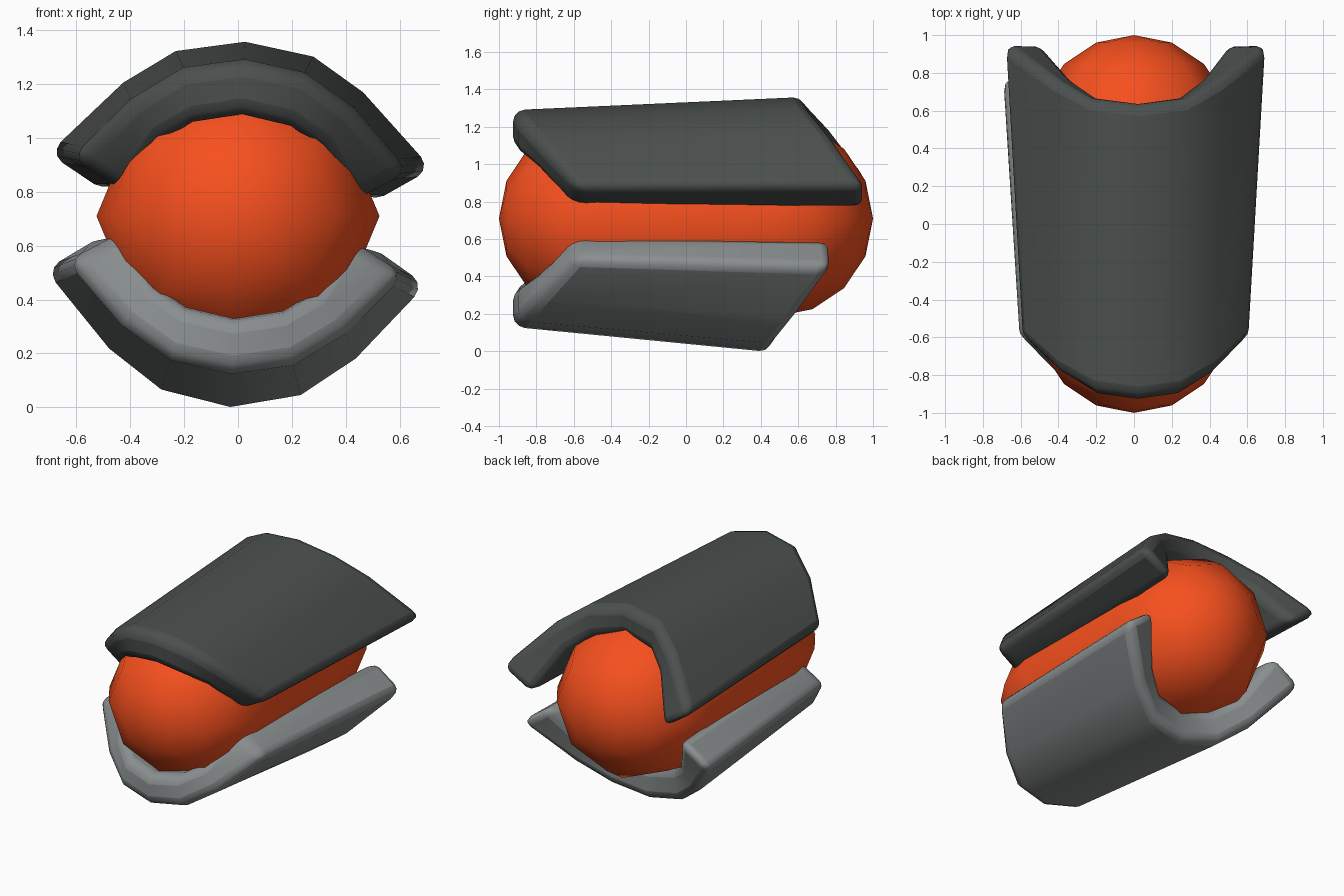
import bpy, bmesh
from math import sin, cos, pi, radians
from mathutils import Matrix, Vector

if "Cube" in bpy.data.objects:
    bpy.data.objects.remove(bpy.data.objects["Cube"])

CENTRE_Z = 0.71


def material(name, color):
    mat = bpy.data.materials.new(name)
    mat.diffuse_color = (*color, 1)
    mat.use_nodes = True
    mat.node_tree.nodes["Principled BSDF"].inputs["Base Color"].default_value = mat.diffuse_color
    return mat


def finish(bm, name, mat, angle):
    bmesh.ops.recalc_face_normals(bm, faces=bm.faces)
    mesh = bpy.data.meshes.new(name)
    bm.to_mesh(mesh)
    bm.free()
    mesh.materials.append(mat)
    obj = bpy.data.objects.new(name, mesh)
    bpy.context.collection.objects.link(obj)
    bpy.ops.object.select_all(action='DESELECT')
    bpy.context.view_layer.objects.active = obj
    obj.select_set(True)
    bpy.ops.object.shade_smooth_by_angle(angle=radians(angle))
    return obj


# Capsule core: half-round profile spun into eight sides about the long axis
def capsule(name, radius, half_len, mat):
    bm = bmesh.new()
    shift = half_len - radius
    steps = [i * pi / 8 for i in range(5)]
    pts = [(radius * sin(a), shift + radius * cos(a)) for a in steps]
    pts += [(r, -y) for r, y in reversed(pts)]
    verts = [bm.verts.new((r, y, CENTRE_Z)) for r, y in pts]
    edges = [bm.edges.new(p) for p in zip(verts, verts[1:])]
    bmesh.ops.spin(bm, geom=verts + edges, cent=(0, 0, CENTRE_Z),
                   axis=(0, 1, 0), angle=2 * pi, steps=8)
    bmesh.ops.remove_doubles(bm, verts=bm.verts, dist=1e-4)
    finish(bm, name, mat, 80)


# Curved shell: arched section lofted from front to back, ends swept backwards
def shell(name, front, back, y_front, y_back, side, mat):
    bm = bmesh.new()
    sweep = [0, 0.03, 0.135, 0.33]
    tilt = Matrix.Rotation(radians(2.3), 3, 'Y')

    def row(half, y0):
        full = [(-x, z, s) for (x, z), s in zip(half[:0:-1], sweep[:0:-1])]
        full += [(x, z, s) for (x, z), s in zip(half, sweep)]
        return [bm.verts.new(tilt @ Vector((x, y0 + s, side * z))
                             + Vector((0, 0, CENTRE_Z))) for x, z, s in full]

    fo, fi = row(front[0], y_front), row(front[1], y_front)
    bo, bi = row(back[0], y_back), row(back[1], y_back)
    for a, b in ((fo, bo), (bo, bi), (bi, fi), (fi, fo)):
        for i in range(6):
            bm.faces.new((a[i], a[i + 1], b[i + 1], b[i]))
    for i in (0, -1):
        bm.faces.new((fo[i], bo[i], bi[i], fi[i]))
    obj = finish(bm, name, mat, 80)
    bev = obj.modifiers.new("rounded_edges", 'BEVEL')
    bev.width = 0.06
    bev.segments = 3
    bev.limit_method = 'ANGLE'
    bev.angle_limit = radians(45)
    # bevel before the smoothing modifier
    obj.modifiers.move(len(obj.modifiers) - 1, 0)


orange = material("orange", (0.93, 0.08, 0.013))
dark = material("dark_grey", (0.07, 0.08, 0.075))
light = material("light_grey", (0.25, 0.27, 0.27))

capsule("core", 0.525, 1.0, orange)

# Half sections (x, distance from centre): outer line, inner line
front = ([(0, 0.58), (0.225, 0.54), (0.415, 0.415), (0.625, 0.19)],
         [(0, 0.375), (0.18, 0.34), (0.295, 0.265), (0.415, 0.07)])
back_upper = ([(0, 0.65), (0.257, 0.605), (0.447, 0.48), (0.715, 0.205)],
              [(0, 0.45), (0.21, 0.405), (0.34, 0.32), (0.49, 0.065)])
back_lower = ([(0, 0.715), (0.26, 0.66), (0.46, 0.515), (0.71, 0.23)],
              [(0, 0.49), (0.21, 0.44), (0.34, 0.35), (0.49, 0.085)])

shell("upper_shell", front, back_upper, -0.925, 0.635, 1, dark)
shell("lower_shell", front, back_lower, -0.925, 0.455, -1, light)
